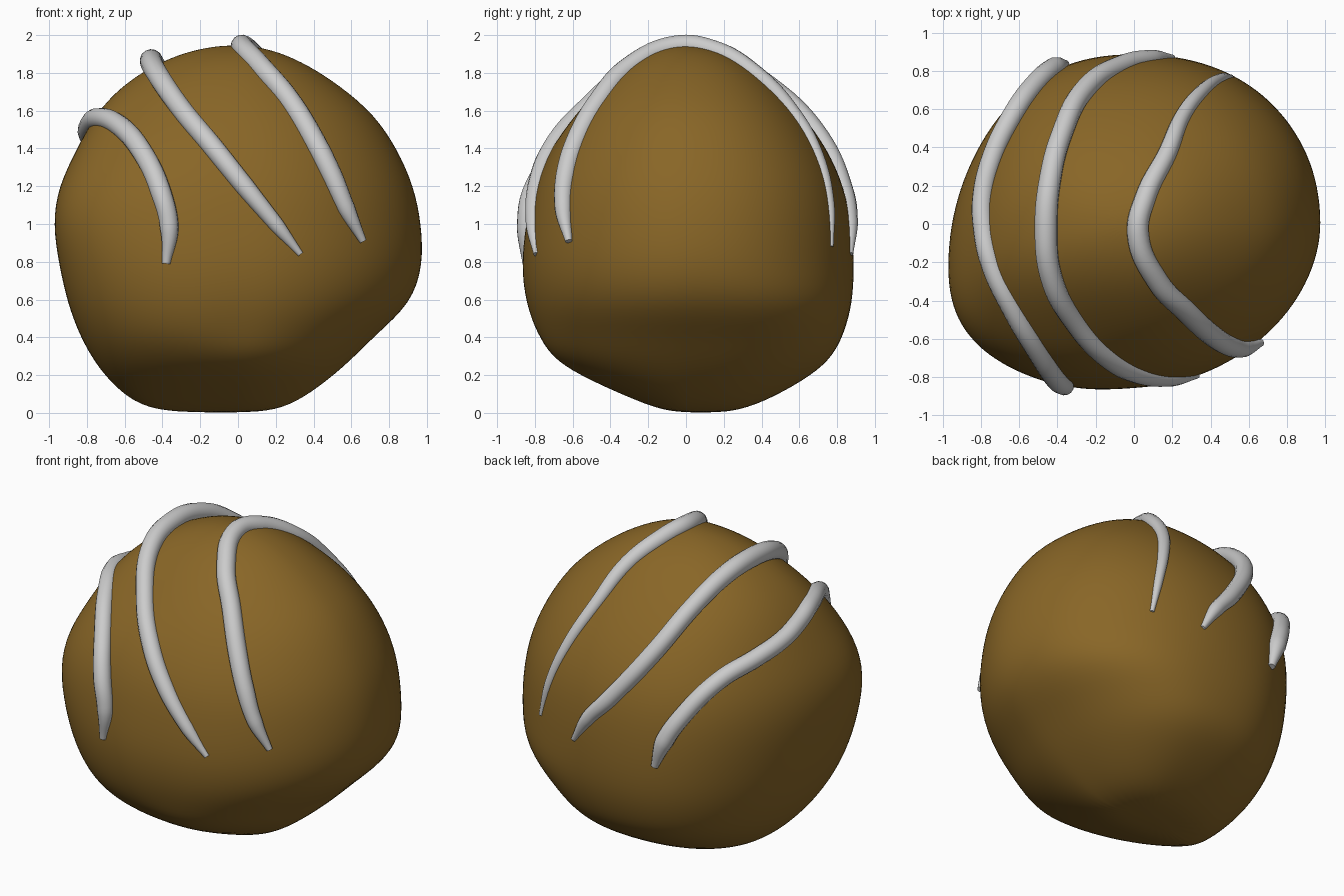
import bpy, bmesh, math
from mathutils import Vector
from mathutils.bvhtree import BVHTree

if "Cube" in bpy.data.objects:
    bpy.data.objects.remove(bpy.data.objects["Cube"])

# Body outline per level: z, x min, x max, y min, y max
LEVELS = [
    (0.01, -0.44, 0.20, -0.12, 0.28), (0.08, -0.59, 0.35, -0.30, 0.46),
    (0.20, -0.71, 0.51, -0.57, 0.67), (0.30, -0.78, 0.62, -0.72, 0.78),
    (0.42, -0.845, 0.74, -0.78, 0.84), (0.58, -0.905, 0.92, -0.84, 0.885),
    (0.78, -0.95, 0.985, -0.865, 0.895), (1.00, -0.985, 0.975, -0.84, 0.88),
    (1.20, -0.955, 0.935, -0.80, 0.84), (1.40, -0.855, 0.845, -0.71, 0.75),
    (1.58, -0.76, 0.725, -0.59, 0.62), (1.73, -0.62, 0.545, -0.45, 0.475),
    (1.84, -0.45, 0.375, -0.32, 0.34), (1.91, -0.28, 0.22, -0.19, 0.20),
    (1.94, -0.13, 0.09, -0.08, 0.08)]
SEGS = 32


def spow(v, e):
    return math.copysign(abs(v) ** e, v)


def squareness(z, c, s):
    # corner fullness: the back and left are fuller than the front right
    if c > 0 and s < 0:
        return 1.9
    if c > 0:
        return 2.4 if z < 0.6 else 2.12
    if s > 0:
        return 2.25
    return 2.1


def make_body():
    bm = bmesh.new()
    rings = []
    for z, x0, x1, y0, y1 in LEVELS:
        ring = []
        for i in range(SEGS):
            a = 2 * math.pi * i / SEGS
            c, s = math.cos(a), math.sin(a)
            n = squareness(z, c, s)
            x = spow(c, 2 / n) * (x1 if c > 0 else -x0)
            y = spow(s, 2 / n) * (y1 if s > 0 else -y0)
            y -= 0.25 * abs(min(0, x)) ** 3      # left bulge leans to the front
            if s < 0 and c < 0 and 0.3 < z < 1.5:
                y -= 0.04 * math.sin(math.pi * x / x0)   # fuller front left
            ring.append(bm.verts.new((x * 1.002, y * 1.002, z)))
        rings.append(ring)
    for a, b in zip(rings, rings[1:]):
        for i in range(SEGS):
            j = (i + 1) % SEGS
            bm.faces.new((a[i], a[j], b[j], b[i]))
    bottom = bm.verts.new((-0.08, 0.08, 0.0))
    top = bm.verts.new((-0.02, 0, 1.946))
    for i in range(SEGS):
        j = (i + 1) % SEGS
        bm.faces.new((rings[0][j], rings[0][i], bottom))
        bm.faces.new((rings[-1][i], rings[-1][j], top))
    for f in bm.faces:
        f.smooth = True
    me = bpy.data.meshes.new("chocolate_ball")
    bm.to_mesh(me)
    bm.free()
    ob = bpy.data.objects.new("chocolate_ball", me)
    bpy.context.collection.objects.link(ob)
    sub = ob.modifiers.new("smooth", 'SUBSURF')
    sub.levels = sub.render_levels = 2
    mat = bpy.data.materials.new("chocolate")
    mat.diffuse_color = (0.25, 0.133, 0.02, 1)
    mat.use_nodes = True
    mat.node_tree.nodes["Principled BSDF"].inputs["Base Color"].default_value = mat.diffuse_color
    me.materials.append(mat)
    return ob


def make_stripe(name, pts, radii, tree):
    # tapered tube laid close to the ball's surface
    cu = bpy.data.curves.new(name, 'CURVE')
    cu.dimensions = '3D'
    cu.bevel_depth = 0.055
    cu.bevel_resolution = 5
    cu.resolution_u = 8
    cu.use_fill_caps = True
    sp = cu.splines.new('BEZIER')
    sp.bezier_points.add(len(pts) - 1)
    for bp, p, r in zip(sp.bezier_points, pts, radii):
        p = Vector(p)
        hit, nor, _, _ = tree.find_nearest(p)
        # never sink below the surface; otherwise keep near the given path
        bp.co = hit.lerp(p, 0.6 if (p - hit).dot(nor) > 0 else 0.15)
        bp.radius = r
        bp.handle_left_type = bp.handle_right_type = 'AUTO'
    ob = bpy.data.objects.new(name, cu)
    bpy.context.collection.objects.link(ob)
    bpy.ops.object.select_all(action='DESELECT')
    ob.select_set(True)
    bpy.context.view_layer.objects.active = ob
    bpy.ops.object.convert(target='MESH')
    bpy.ops.object.shade_smooth_by_angle()


body = make_body()
bpy.context.view_layer.update()
tree = BVHTree.FromObject(body, bpy.context.evaluated_depsgraph_get())

# Icing stripes, front end to back end
make_stripe("icing_stripe_left", [
    (-.38, -.845, .79), (-.365, -.855, .98), (-.41, -.83, 1.17), (-.50, -.68, 1.37),
    (-.62, -.45, 1.51), (-.73, -.20, 1.545), (-.79, -.02, 1.52), (-.80, .14, 1.48),
    (-.76, .34, 1.43), (-.65, .58, 1.34), (-.51, .76, 1.14), (-.42, .83, .97),
    (-.36, .84, .80)],
    [.4, .9, 1, 1, 1, 1, 1, 1, 1, 1, 1, 1, .4], tree)
make_stripe("icing_stripe_middle", [
    (.33, -.79, .84), (.20, -.785, .99), (.03, -.775, 1.20), (-.13, -.70, 1.40),
    (-.30, -.53, 1.61), (-.44, -.28, 1.82), (-.47, 0, 1.885), (-.45, .25, 1.855),
    (-.39, .48, 1.73), (-.26, .72, 1.47), (-.04, .84, 1.16), (.10, .86, 1.0),
    (.20, .86, .84)],
    [.3, .75, .95, 1, 1, 1.05, 1.1, 1.05, 1, 1, .95, .8, .3], tree)
make_stripe("icing_stripe_right", [
    (.67, -.63, .91), (.58, -.655, 1.08), (.50, -.64, 1.26), (.40, -.575, 1.45),
    (.27, -.45, 1.65), (.12, -.29, 1.82), (.02, -.05, 1.94), (.06, .14, 1.915),
    (.17, .36, 1.79), (.25, .55, 1.58), (.35, .67, 1.34), (.44, .735, 1.10),
    (.50, .755, .88)],
    [.35, .85, 1, 1.05, 1.05, 1.05, 1.05, 1, .9, .75, .65, .5, .25], tree)
